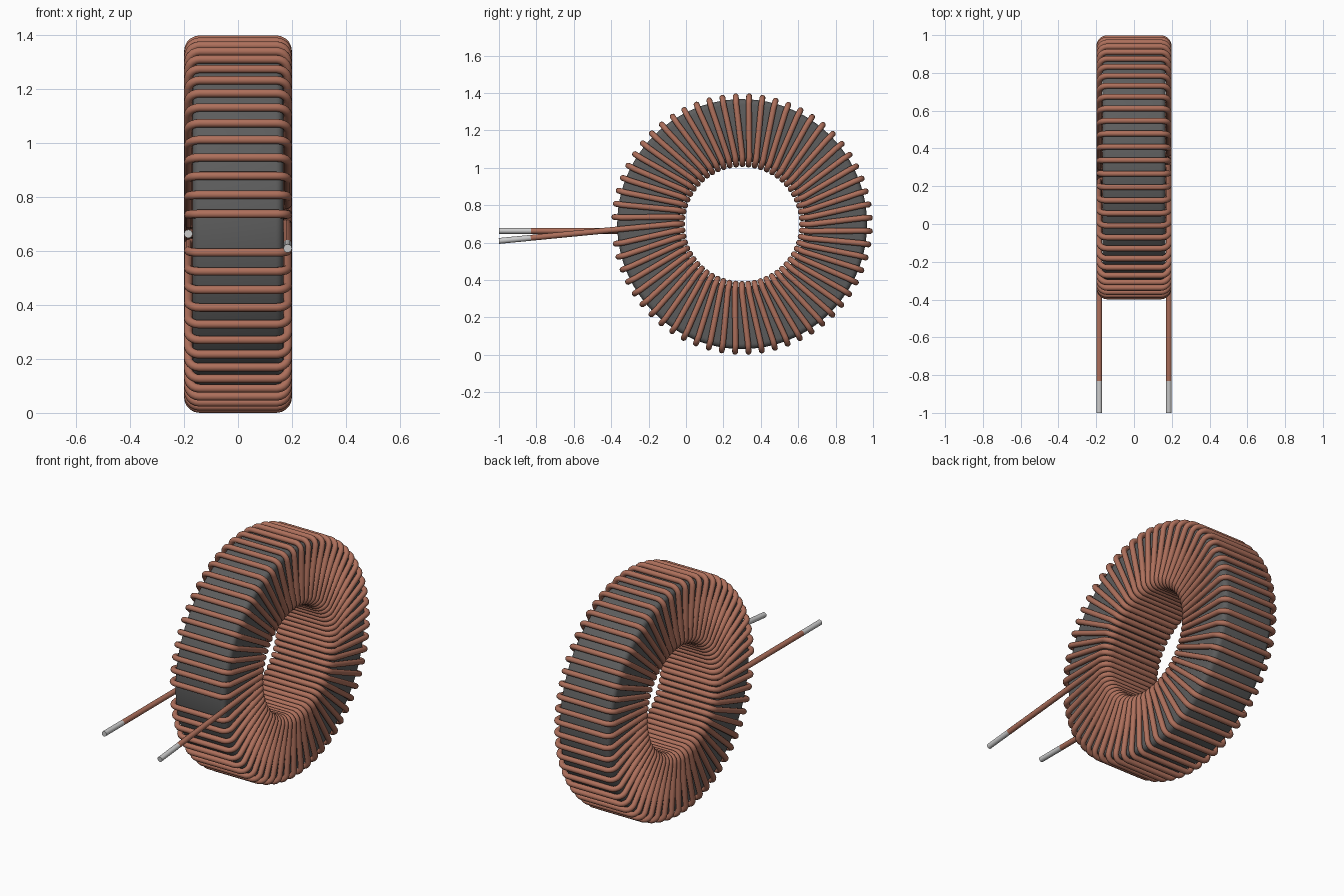
import bpy, bmesh, math
from mathutils import Vector

if "Cube" in bpy.data.objects:
    bpy.data.objects.remove(bpy.data.objects["Cube"])

CY, CZ = 0.30, 0.699           # ring centre, axis along x
R_IN, R_OUT, X = 0.32, 0.684, 0.184   # wire centre-line around the core
WIRE, BEND = 0.0157, 0.042
SLOTS = 60
PITCH = 2 * math.pi / SLOTS
START = -0.102                 # angle of first bore pass, measured up from -y


def material(name, rgb):
    m = bpy.data.materials.new(name)
    m.diffuse_color = (*rgb, 1)
    m.use_nodes = True
    m.node_tree.nodes["Principled BSDF"].inputs["Base Color"].default_value = m.diffuse_color
    return m


def place(x, r, phi):
    return Vector((x, CY - r * math.cos(phi), CZ + r * math.sin(phi)))


def corner(sx, outer, a0, x, r_in, r_out, c, n=5):
    """Quarter arc of a rounded rectangle in the (x, radius) plane."""
    cr = r_out - c if outer else r_in + c
    return [(sx * (x - c) + c * math.cos(math.radians(a0 + 90 * i / n)),
             cr + c * math.sin(math.radians(a0 + 90 * i / n))) for i in range(n + 1)]


def section(x, r_in, r_out, c):
    return [corner(s, o, a, x, r_in, r_out, c)
            for s, o, a in ((-1, 0, 180), (1, 0, 270), (1, 1, 0), (-1, 1, 90))]


def tube(name, points, radius, mat=None):
    cu = bpy.data.curves.new(name, 'CURVE')
    cu.dimensions = '3D'
    cu.bevel_depth = radius
    cu.bevel_resolution = 4
    cu.use_fill_caps = True
    sp = cu.splines.new('POLY')
    sp.points.add(len(points) - 1)
    for p, co in zip(sp.points, points):
        p.co = (*co, 1)
    ob = bpy.data.objects.new(name, cu)
    bpy.context.collection.objects.link(ob)
    finish(ob, mat, convert=True)


def finish(ob, mat, convert=False):
    bpy.ops.object.select_all(action='DESELECT')
    bpy.context.view_layer.objects.active = ob
    ob.select_set(True)
    if convert:
        bpy.ops.object.convert(target='MESH')
        ob = bpy.context.object
    if mat:
        ob.data.materials.clear()
        ob.data.materials.append(mat)
    bpy.ops.object.shade_smooth_by_angle(angle=math.radians(40))


copper = material("copper_enamel", (0.42, 0.16, 0.105))
ferrite = material("ferrite", (0.11, 0.11, 0.11))

# Ring core: rounded rectangle spun around the x axis
bm = bmesh.new()
prof = [p for arc in section(0.168, 0.336, 0.668, 0.028) for p in arc]
vs = [bm.verts.new(place(x, r, 0)) for x, r in prof]
edges = [bm.edges.new((vs[i], vs[(i + 1) % len(vs)])) for i in range(len(vs))]
bmesh.ops.spin(bm, geom=vs + edges, cent=(0, CY, CZ), axis=(1, 0, 0),
               angle=2 * math.pi, steps=96, use_merge=False)
bmesh.ops.remove_doubles(bm, verts=bm.verts, dist=1e-4)
bmesh.ops.recalc_face_normals(bm, faces=bm.faces)
me = bpy.data.meshes.new("core")
bm.to_mesh(me)
bm.free()
core = bpy.data.objects.new("core", me)
bpy.context.collection.objects.link(core)
finish(core, ferrite)

# Winding: 60 bore passes, 59 outer passes, half a slot of drift on each face
in_l, in_r, out_r, out_l = section(X, R_IN, R_OUT, BEND)
path = []
for k in range(SLOTS):
    phi = START - k * PITCH
    path += [place(x, r, phi) for x, r in in_l + in_r]
    if k < SLOTS - 1:
        path += [place(x, r, phi - PITCH / 2) for x, r in out_r + out_l]

# Straight leads with bare tinned ends
ends = [Vector((-X, -1, 0.663)), Vector((X, -1, 0.609))]
bare = [e.lerp(p, 0.17 / (p.y + 1)) for e, p in zip(ends, (path[0], path[-1]))]
tube("winding", [bare[0]] + path + [bare[1]], WIRE, copper)
for side, e, b in zip(("left", "right"), ends, bare):
    tube("tinned_end_" + side, [e, b], WIRE)
